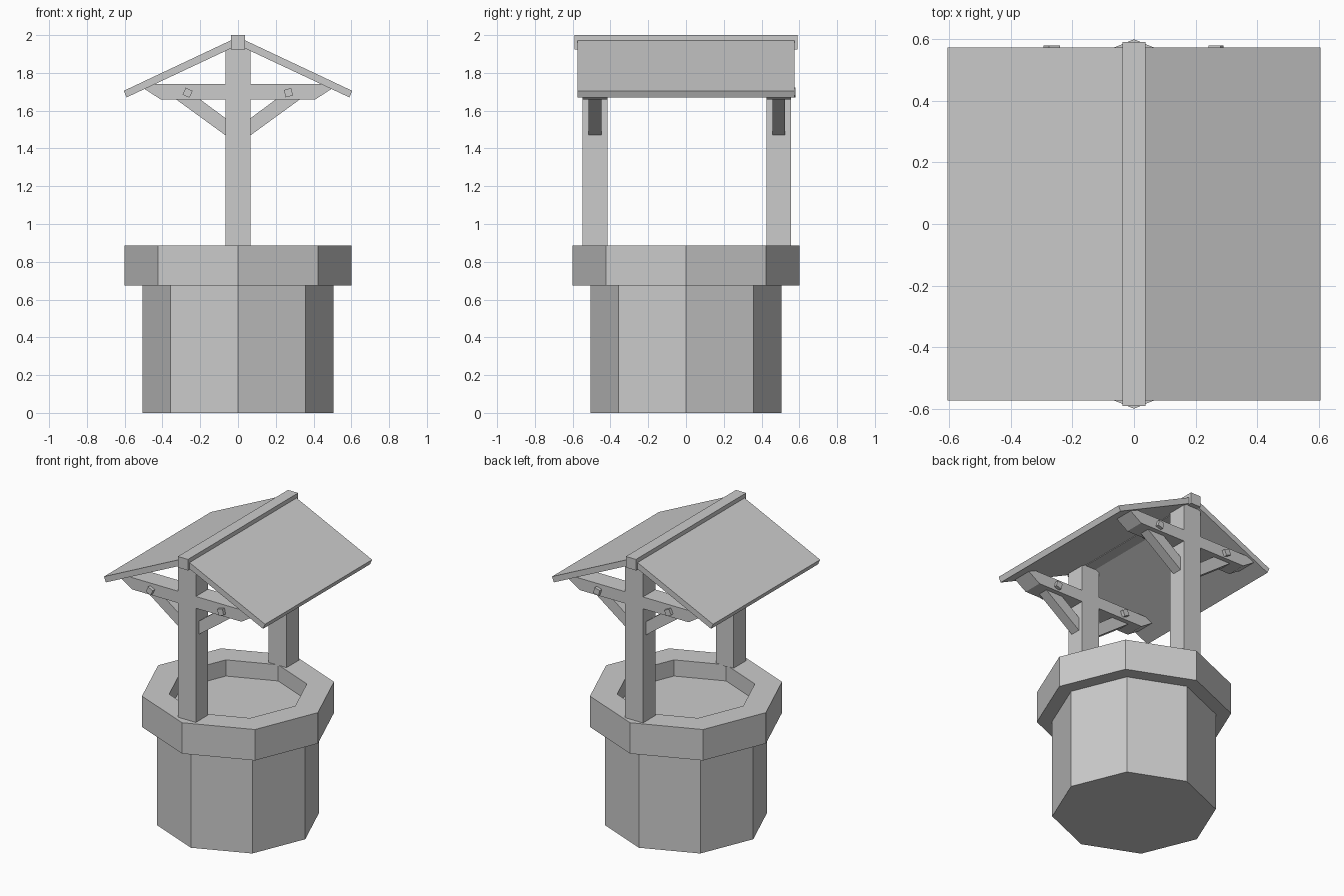
import bpy, bmesh, math
from mathutils import Matrix, Vector

if "Cube" in bpy.data.objects:
    bpy.data.objects.remove(bpy.data.objects["Cube"], do_unlink=True)

grey = bpy.data.materials.new("plain grey")
grey.use_nodes = True
grey.diffuse_color = (0.6, 0.6, 0.6, 1)
grey.node_tree.nodes["Principled BSDF"].inputs["Base Color"].default_value = (0.6, 0.6, 0.6, 1)


def finish(name, bm):
    bmesh.ops.recalc_face_normals(bm, faces=bm.faces)
    mesh = bpy.data.meshes.new(name)
    bm.to_mesh(mesh)
    bm.free()
    mesh.materials.append(grey)
    obj = bpy.data.objects.new(name, mesh)
    bpy.context.collection.objects.link(obj)
    return obj


def prism(name, profile, y0, y1):
    """Extrude an (x, z) outline from y0 to y1."""
    bm = bmesh.new()
    face = bm.faces.new([bm.verts.new((x, y0, z)) for x, z in profile])
    ext = bmesh.ops.extrude_face_region(bm, geom=[face])["geom"]
    verts = [v for v in ext if isinstance(v, bmesh.types.BMVert)]
    bmesh.ops.translate(bm, verts=verts, vec=(0, y1 - y0, 0))
    return finish(name, bm)


def bar(name, half_width, z0, z1, y0, y1):
    w = half_width
    return prism(name, [(-w, z0), (w, z0), (w, z1), (-w, z1)], y0, y1)


def octagon(name, radius, z0, z1, hole=0):
    """Eight-sided drum with a corner facing front, or a ring when hole is set."""
    bm = bmesh.new()
    rings = []
    for r, z in [(radius, z0), (radius, z1)] + ([(hole, z1), (hole, z0)] if hole else []):
        rings.append([bm.verts.new((r * math.cos(i * math.pi / 4), r * math.sin(i * math.pi / 4), z))
                      for i in range(8)])
    pairs = list(zip(rings, rings[1:]))
    if hole:
        pairs.append((rings[-1], rings[0]))
    else:
        for ring in rings:
            bm.faces.new(ring)
    for a, b in pairs:
        for i in range(8):
            j = (i + 1) % 8
            bm.faces.new((a[i], a[j], b[j], b[i]))
    return finish(name, bm)


# Well: drum, overhanging rim and the recessed floor inside it
octagon("well_body", 0.505, 0, 0.69)
octagon("well_rim", 0.6, 0.675, 0.885, hole=0.43)
octagon("well_floor", 0.45, 0.68, 0.775)

# Roof slabs and ridge beam
for side, s in (("left", 1), ("right", -1)):
    prism("roof_" + side, [(s * 0.605, 1.705), (s * 0.59, 1.67), (0, 1.947), (0, 1.99)],
          -0.574, 0.574)
bar("ridge_beam", 0.038, 1.925, 2.0, -0.591, 0.591)

# Timber frames under each end of the roof
for end, y in (("front", -0.482), ("back", 0.491)):
    bar(end + "_post", 0.067, 0.88, 1.93, y - 0.066, y + 0.066)
    half = [(0.41, 1.66), (0.495, 1.715), (0.44, 1.74)]
    prism(end + "_crossbeam", half + [(-x, z) for x, z in reversed(half)], y - 0.066, y + 0.066)
    for side, s, tilt in (("left", 1, 15), ("right", -1, -25)):
        prism(f"{end}_{side}_brace",
              [(s * 0.06, 1.465), (s * 0.335, 1.665), (s * 0.207, 1.665), (s * 0.06, 1.555)],
              y - 0.034, y + 0.034)
        peg = bar(f"{end}_{side}_peg", 0.02, -0.02, 0.02, -0.088, 0.088)
        peg.data.transform(Matrix.Translation(Vector((s * 0.267, y, 1.695)))
                           @ Matrix.Rotation(math.radians(-tilt), 4, "Y"))
